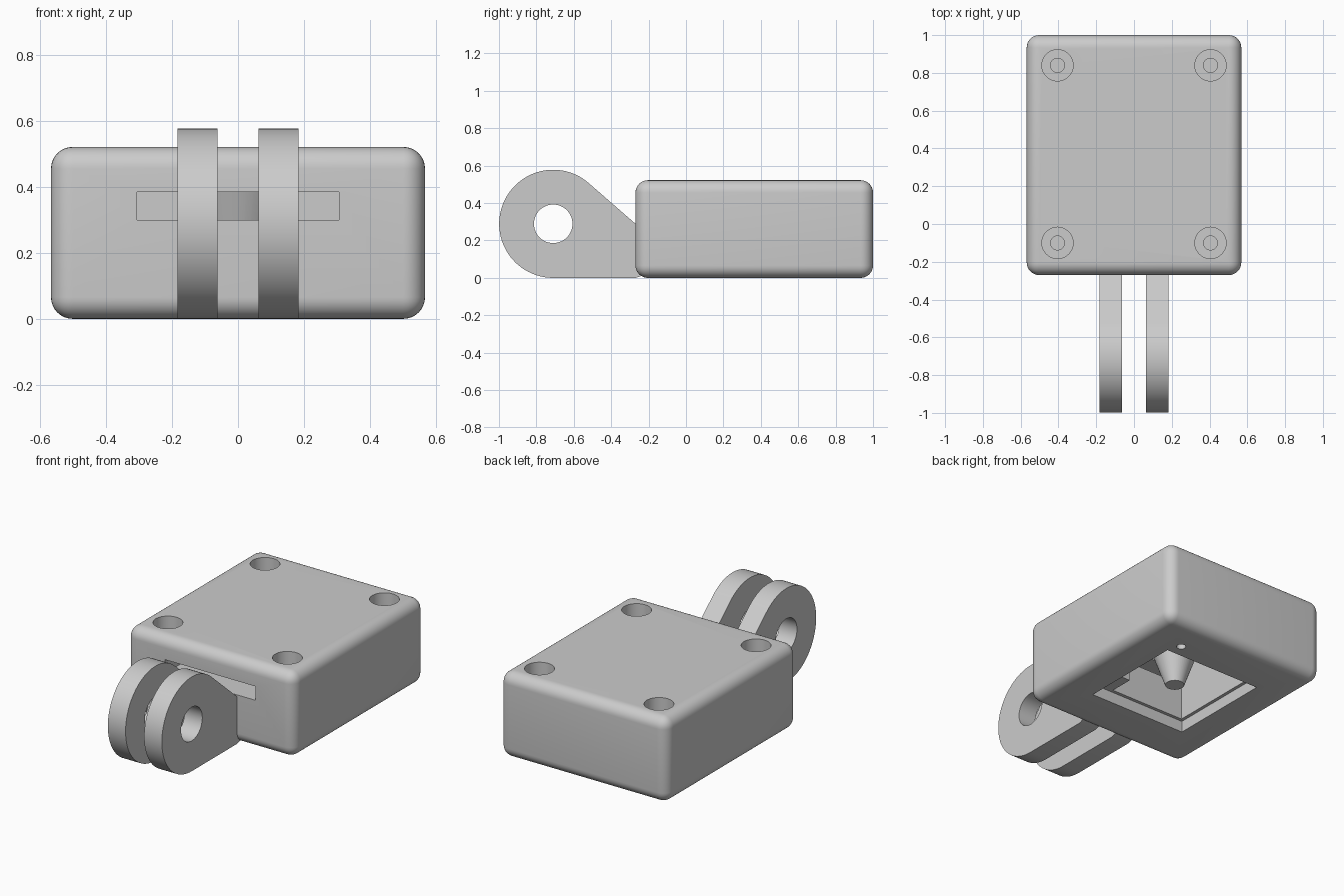
import bpy, bmesh, math
from mathutils import Matrix, Vector

if "Cube" in bpy.data.objects:
    bpy.data.objects.remove(bpy.data.objects["Cube"])

grey = bpy.data.materials.new("plain_grey")
grey.use_nodes = True
GREY = (0.6, 0.6, 0.6, 1)
grey.diffuse_color = GREY
grey.node_tree.nodes["Principled BSDF"].inputs["Base Color"].default_value = GREY


def make(name, bm):
    bmesh.ops.recalc_face_normals(bm, faces=bm.faces)
    mesh = bpy.data.meshes.new(name)
    bm.to_mesh(mesh)
    bm.free()
    mesh.materials.append(grey)
    ob = bpy.data.objects.new(name, mesh)
    bpy.context.collection.objects.link(ob)
    return ob


def box(name, lo, hi, bevel=0):
    lo, hi = Vector(lo), Vector(hi)
    bm = bmesh.new()
    bmesh.ops.create_cube(bm, size=1, matrix=Matrix.Translation((lo + hi) / 2)
                          @ Matrix.Diagonal((*(hi - lo), 1)))
    if bevel:
        bmesh.ops.bevel(bm, geom=bm.edges[:], offset=bevel, segments=8,
                        profile=0.5, affect='EDGES')
    return make(name, bm)


def cone(name, x, y, z0, z1, r0, r1):
    bm = bmesh.new()
    bmesh.ops.create_cone(bm, cap_ends=True, segments=48, radius1=r0, radius2=r1,
                          depth=z1 - z0, matrix=Matrix.Translation((x, y, (z0 + z1) / 2)))
    return make(name, bm)


def cut(ob, cutter):
    mod = ob.modifiers.new("cut", 'BOOLEAN')
    mod.operation, mod.solver, mod.object = 'DIFFERENCE', 'EXACT', cutter
    bpy.context.view_layer.objects.active = ob
    bpy.ops.object.modifier_apply(modifier=mod.name)
    bpy.data.objects.remove(cutter)


def smooth(ob):
    bpy.ops.object.select_all(action='DESELECT')
    ob.select_set(True)
    bpy.context.view_layer.objects.active = ob
    bpy.ops.object.shade_smooth_by_angle(angle=math.radians(30))


# Rounded housing
MID = 0.365
body = box("housing", (-0.568, -0.27, 0), (0.568, 1, 0.522), 0.066)

# Lid recess, inner cavity and front card slot
for name, half, z0, z1 in (("lid_recess", 0.335, -0.1, 0.07), ("cavity", 0.315, -0.1, 0.44)):
    cut(body, box(name, (-half, MID - half, z0), (half, MID + half, z1)))
cut(body, box("card_slot", (-0.307, -0.4, 0.3), (0.307, 0.2, 0.385)))

# Counterbored screw holes in the top
for x in (-0.405, 0.405):
    for y in (-0.1, 0.84):
        cut(body, cone("counterbore", x, y, 0.3, 0.6, 0.083, 0.083))
        cut(body, cone("screw_hole", x, y, 0.1, 0.35, 0.037, 0.037))

# Small pin hole underneath
cut(body, cone("pin_hole", 0.3, 0.78, -0.1, 0.1, 0.027, 0.027))
smooth(body)

# Tapered post under the ceiling and a support block in the cavity corner
smooth(cone("centre_post", 0, MID, 0.04, 0.45, 0.055, 0.2))
box("support_block", (0.2, 0.04, 0.07), (0.325, 0.2, 0.28))

# Pair of pivot lugs: round eye tangent to a straight root
CY, CZ, R, HOLE = -0.71, 0.289, 0.289, 0.103
top = math.acos(R / 0.44)
arc = [top + (1.5 * math.pi - top) * i / 56 for i in range(57)]
outline = [(CY + R * math.cos(a), CZ + R * math.sin(a)) for a in arc]
outline += [(-0.27, 0), (-0.21, 0.02), (-0.21, 0.24), (-0.27, 0.289)]

for side, x0 in (("right", -0.183), ("left", 0.063)):
    bm = bmesh.new()
    face = bm.faces.new([bm.verts.new((x0, y, z)) for y, z in outline])
    ext = bmesh.ops.extrude_face_region(bm, geom=[face])
    bmesh.ops.translate(bm, vec=(0.12, 0, 0),
                        verts=[v for v in ext["geom"] if isinstance(v, bmesh.types.BMVert)])
    lug = make(side + "_pivot_lug", bm)
    drill = cone("pivot_hole", 0, 0, -0.5, 0.5, HOLE, HOLE)
    drill.data.transform(Matrix.Translation((0, CY, CZ)) @ Matrix.Rotation(math.pi / 2, 4, 'Y'))
    cut(lug, drill)
    smooth(lug)
